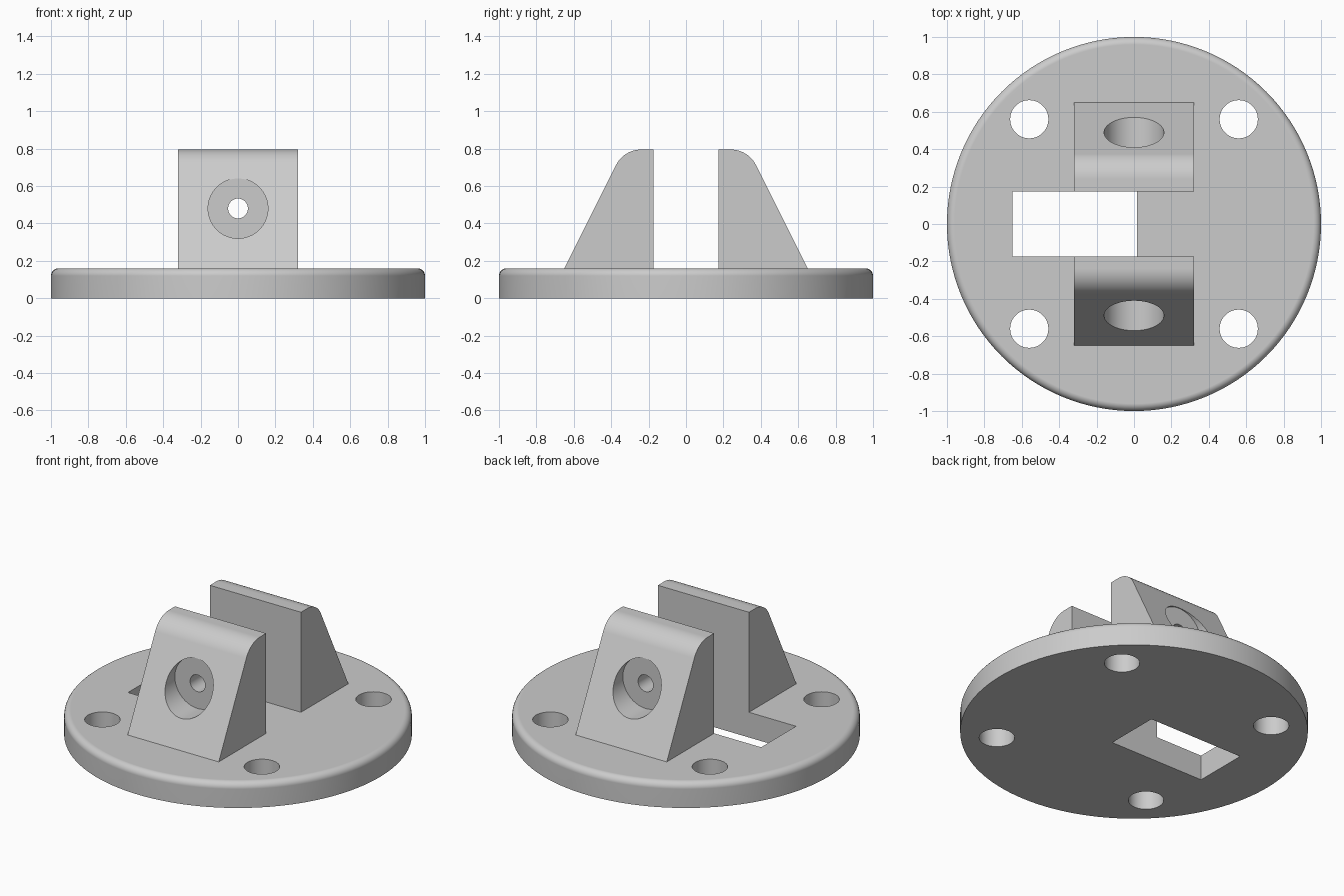
import bpy, bmesh
from math import sin, cos, pi, atan, tan
from mathutils import Matrix, Vector

cube = bpy.data.objects.get("Cube")
if cube:
    bpy.data.objects.remove(cube, do_unlink=True)

PLATE_H = 0.16
TOP = 0.795
INNER, OUTER = 0.175, 0.65
HALF_W = 0.32

grey = bpy.data.materials.new("plain_grey")
grey.use_nodes = True
grey.diffuse_color = (0.6, 0.6, 0.6, 1)
grey.node_tree.nodes["Principled BSDF"].inputs["Base Color"].default_value = (0.6, 0.6, 0.6, 1)


def to_object(name, bm):
    bmesh.ops.recalc_face_normals(bm, faces=bm.faces)
    mesh = bpy.data.meshes.new(name)
    bm.to_mesh(mesh)
    bm.free()
    mesh.materials.append(grey)
    obj = bpy.data.objects.new(name, mesh)
    bpy.context.collection.objects.link(obj)
    return obj


def cylinder(radius, start, end, segments=64):
    """Cutter cylinder running between two points."""
    start, end = Vector(start), Vector(end)
    axis = end - start
    place = Matrix.Translation((start + end) / 2) @ axis.to_track_quat('Z', 'Y').to_matrix().to_4x4()
    bm = bmesh.new()
    bmesh.ops.create_cone(bm, cap_ends=True, segments=segments, radius1=radius,
                          radius2=radius, depth=axis.length, matrix=place)
    return to_object("cutter", bm)


def box(low, high):
    low, high = Vector(low), Vector(high)
    bm = bmesh.new()
    bmesh.ops.create_cube(bm, size=1, matrix=Matrix.Translation((low + high) / 2)
                          @ Matrix.Diagonal((*(high - low), 1)))
    return to_object("cutter", bm)


def activate(obj):
    bpy.ops.object.select_all(action='DESELECT')
    obj.select_set(True)
    bpy.context.view_layer.objects.active = obj


def cut(obj, cutters):
    for cutter in cutters:
        mod = obj.modifiers.new("cut", 'BOOLEAN')
        mod.operation, mod.solver, mod.object = 'DIFFERENCE', 'EXACT', cutter
        activate(obj)
        bpy.ops.object.modifier_apply(modifier=mod.name)
        bpy.data.objects.remove(cutter, do_unlink=True)


def finish(obj):
    activate(obj)
    bpy.ops.object.shade_smooth_by_angle(angle=pi / 6)
    obj.modifiers.new("flat_faces", 'WEIGHTED_NORMAL').keep_sharp = True


# Round base plate with a softened top rim
fillet, steps, sides = 0.04, 6, 128
rim = [(1, 0)]
for i in range(steps + 1):
    a = i / steps * pi / 2
    rim.append((1 - fillet + fillet * cos(a), PLATE_H - fillet + fillet * sin(a)))
bm = bmesh.new()
rings = [[bm.verts.new((r * cos(2 * pi * k / sides), r * sin(2 * pi * k / sides), z))
          for k in range(sides)] for r, z in rim]
for low, high in zip(rings, rings[1:]):
    for k in range(sides):
        n = (k + 1) % sides
        bm.faces.new((low[k], low[n], high[n], high[k]))
bm.faces.new(rings[0])
bm.faces.new(rings[-1])
plate = to_object("base_plate", bm)

# Four mounting holes and the off-centre slot
holes = [cylinder(0.102, (0.56 * sx, 0.56 * sy, -0.1), (0.56 * sx, 0.56 * sy, 0.3))
         for sx in (-1, 1) for sy in (-1, 1)]
cut(plate, holes + [box((-0.65, -INNER, -0.1), (0.016, INNER, 0.3))])
finish(plate)

# Wedge brackets: sloped outer face, rounded top, counterbored screw hole
radius = 0.15
lean = atan(0.5)
turn = pi / 2 - lean
corner = OUTER - 0.5 * (TOP - PLATE_H)
centre_y = corner - radius * tan(turn / 2)
profile = [(INNER, PLATE_H), (INNER, TOP)]
for i in range(13):
    a = turn * i / 12
    profile.append((centre_y + radius * sin(a), TOP - radius + radius * cos(a)))
profile.append((OUTER, PLATE_H))

for name, side in (("front_bracket", -1), ("back_bracket", 1)):
    bm = bmesh.new()
    face = bm.faces.new([bm.verts.new((-HALF_W, side * y, z)) for y, z in profile])
    extruded = bmesh.ops.extrude_face_region(bm, geom=[face])["geom"]
    bmesh.ops.translate(bm, vec=(2 * HALF_W, 0, 0),
                        verts=[v for v in extruded if isinstance(v, bmesh.types.BMVert)])
    bracket = to_object(name, bm)
    axis_z = 0.48
    cut(bracket, [cylinder(0.16, (0, side * 0.405, axis_z), (0, side * 0.9, axis_z)),
                  cylinder(0.053, (0, side * 0.1, axis_z), (0, side * 0.5, axis_z), 48)])
    finish(bracket)
